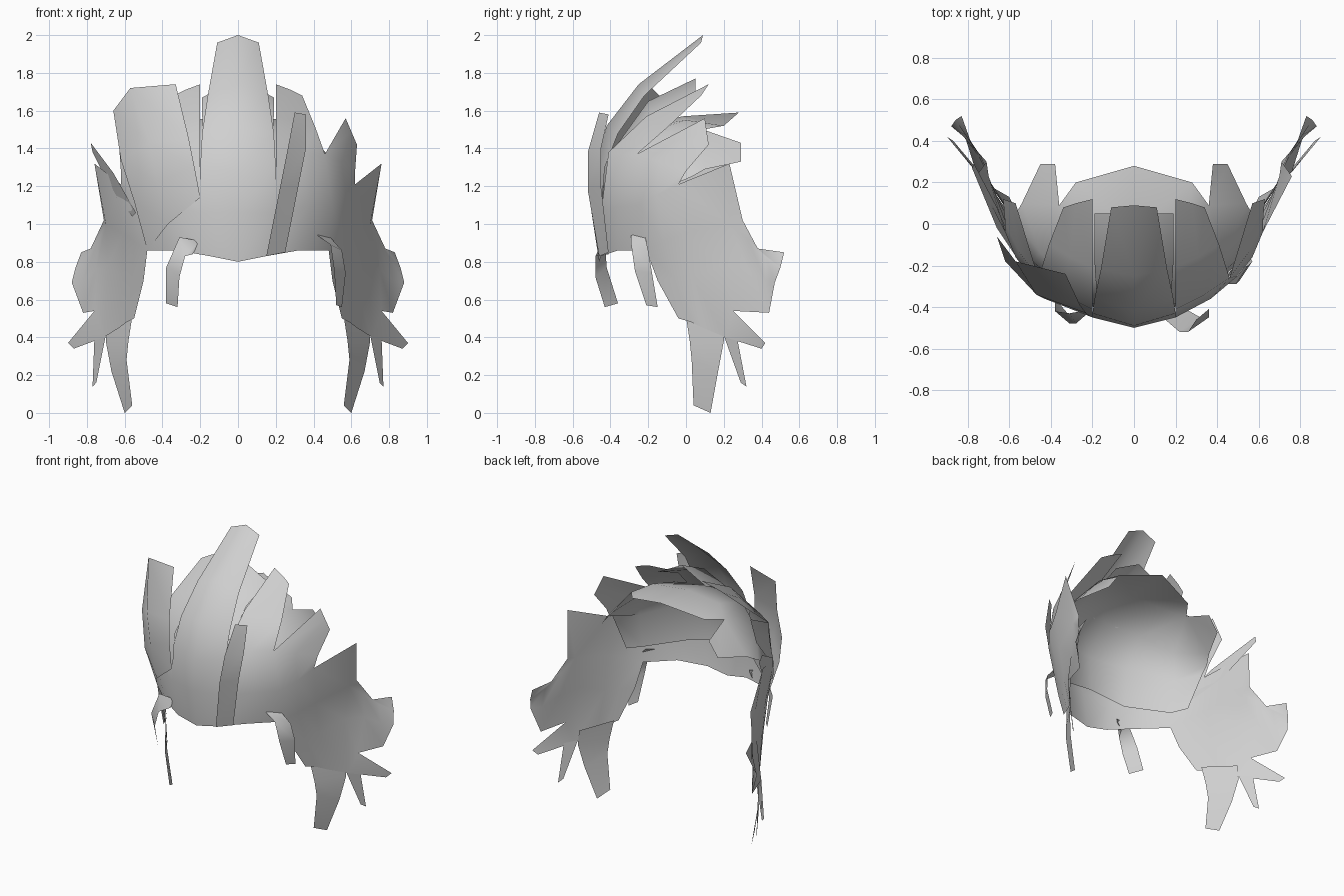
import bpy
import bmesh
from mathutils import Vector

cube = bpy.data.objects.get("Cube")
if cube:
    bpy.data.objects.remove(cube, do_unlink=True)

# One plain material for the whole wig
grey = bpy.data.materials.new("light_grey")
grey.use_nodes = True
colour = (0.63, 0.63, 0.63, 1)
grey.diffuse_color = colour
grey.node_tree.nodes["Principled BSDF"].inputs["Base Color"].default_value = colour

HEAD_CENTRE = Vector((0, 0.1, 1.0))


def add_patch(bm, rows):
    """Loft one sheet through rows of points and turn it away from the head."""
    grid = [[bm.verts.new(Vector(p) / 100) for p in row] for row in rows]
    faces = []
    for low, high in zip(grid, grid[1:]):
        for i in range(len(low) - 1):
            faces.append(bm.faces.new((low[i], low[i + 1], high[i + 1], high[i])))
    bm.normal_update()
    facing = sum(f.normal.dot(f.calc_center_median() - HEAD_CENTRE) * f.calc_area()
                 for f in faces)
    if facing < 0:
        bmesh.ops.reverse_faces(bm, faces=faces)


def lock(name, *patches, mirrored=False):
    """Weld thin sheets of hair, given in hundredths, into one smooth object."""
    bm = bmesh.new()
    for rows in patches:
        add_patch(bm, rows)
    bmesh.ops.remove_doubles(bm, verts=bm.verts, dist=0.001)
    mesh = bpy.data.meshes.new(name)
    bm.to_mesh(mesh)
    bm.free()
    mesh.materials.append(grey)
    for polygon in mesh.polygons:
        polygon.use_smooth = True
    obj = bpy.data.objects.new(name, mesh)
    bpy.context.collection.objects.link(obj)
    if mirrored:
        mirror = obj.modifiers.new("Mirror", "MIRROR")
        mirror.use_axis[0] = True
        mirror.use_clip = True


# Outer shell: crest, crown lock, temple lock and flared side panel
crest = [
    [(0, -46, 80), (15, -45, 83)],
    [(0, -50, 106), (20, -45, 106)],
    [(0, -49, 128), (20, -43, 130)],
    [(0, -42, 152), (19, -36, 148)],
    [(0, -25, 174), (16, -22, 168)],
    [(0, 9, 200), (11, 8, 196)],
]
crown_lock = [
    [(15, -45, 83), (32, -36, 86), (48, -21, 86)],
    [(20, -45, 106), (37, -36, 109), (50, -25, 110)],
    [(20, -41, 138), (34, -34, 137), (46, -26, 137)],
    [(20, -21, 157), (31, -16, 154), (41, -10, 151)],
    [(20, 12, 174), (28, 10, 171), (34, 8, 168)],
]
temple_lock = [
    [(50, -25, 110), (57, -16, 115), (62, -4, 121)],
    [(46, -26, 137), (55, -14, 133), (62, 0, 128)],
    [(57, 10, 156), (60, 11, 149), (63, 12, 142)],
]
side_panel = [
    [(50, -25, 110), (48, -21, 86), (50, -15, 70), (55, -4, 50)],
    [(57, -16, 115), (55, -12, 91), (56, -6, 71), (59, 3, 48)],
    [(62, -4, 121), (61, -1, 95), (61, 3, 72), (63, 9, 45)],
    [(76, 23, 132), (70, 23, 100), (69, 20, 78), (71, 21, 40)],
    [(71, 30, 102), (74, 33, 92), (75, 33, 76), (76, 25, 54)],
    [(78, 38, 87), (80, 42, 83), (82, 42, 70), (82, 44, 53)],
    [(83, 52, 85), (86, 50, 77), (88, 47, 69), (82, 44, 53)],
]
swept_end = [
    [(76, 25, 54), (71, 21, 40)],
    [(90, 42, 37), (87, 40, 34)],
]
lock("outer_shell", crest, crown_lock, temple_lock, side_panel, swept_end,
     mirrored=True)

# Layers beneath the crest
lock("under_crest", [
    [(0, -38, 140), (18, -34, 140)],
    [(0, -20, 165), (19, -18, 158)],
    [(0, 5, 177), (19, 5, 167)],
], mirrored=True)

inner_dome = [
    [(0, -43, 106), (25, -39, 101), (48, -21, 97), (54, -11, 98)],
    [(0, -44, 130), (25, -37, 128), (49, -18, 120), (60, -4, 122)],
    [(0, -30, 150), (26, -25, 147), (45, -14, 137), (58, 3, 125)],
    [(0, -2, 157), (26, 0, 155), (36, 9, 150), (54, 10, 129)],
]
back_flap = [
    [(0, -2, 157), (26, 0, 155), (36, 9, 150)],
    [(0, 28, 159), (28, 20, 152), (36, 9, 150)],
]
rear_lock = [
    [(36, 9, 150), (54, 10, 129)],
    [(38, 29, 143), (45, 29, 133)],
]
lock("inner_dome", inner_dome, back_flap, rear_lock, mirrored=True)

# Hanging ends below the side panels
lock("long_hanging_lock", [
    [(56, 0, 51), (69, 20, 48)],
    [(58, 2, 38), (70, 20, 38)],
    [(59, 3, 28), (67, 17, 22)],
    [(56, 4, 4), (60, 13, 0)],
], mirrored=True)

lock("thin_hanging_lock", [
    [(70, 20, 41), (76, 27, 40)],
    [(75, 29, 16), (77, 32, 14)],
], mirrored=True)

# Single locks that break the symmetry
lock("right_front_lock", [
    [(-20, -45, 114), (-37, -37, 100), (-48, -21, 86)],
    [(-23, -43, 130), (-43, -36, 122), (-55, -25, 112)],
    [(-26, -39, 145), (-47, -34, 143), (-62, -18, 134)],
    [(-33, -24, 174), (-57, -18, 172), (-66, -6, 160)],
])

lock("right_side_blade", [
    [(-54, -20, 106), (-56, -16, 104)],
    [(-66, -2, 127), (-66, 8, 116)],
    [(-78, 27, 143), (-77, 29, 138)],
])

lock("left_front_strip", [
    [(15, -46, 83), (25, -41, 85)],
    [(22, -52, 118), (32, -45, 120)],
    [(26, -52, 138), (36, -45, 140)],
    [(30, -46, 159), (36, -41, 158)],
])

lock("left_curl", [
    [(42, -29, 94), (47, -22, 95)],
    [(49, -29, 89), (55, -20, 86)],
    [(51, -27, 75), (57, -18, 74)],
    [(52, -21, 57), (55, -15, 56)],
])

lock("right_curl", [
    [(-20, -41, 91), (-24, -41, 84)],
    [(-31, -43, 93), (-28, -48, 83)],
    [(-38, -42, 77), (-31, -48, 72)],
    [(-38, -36, 58), (-32, -43, 56)],
])
